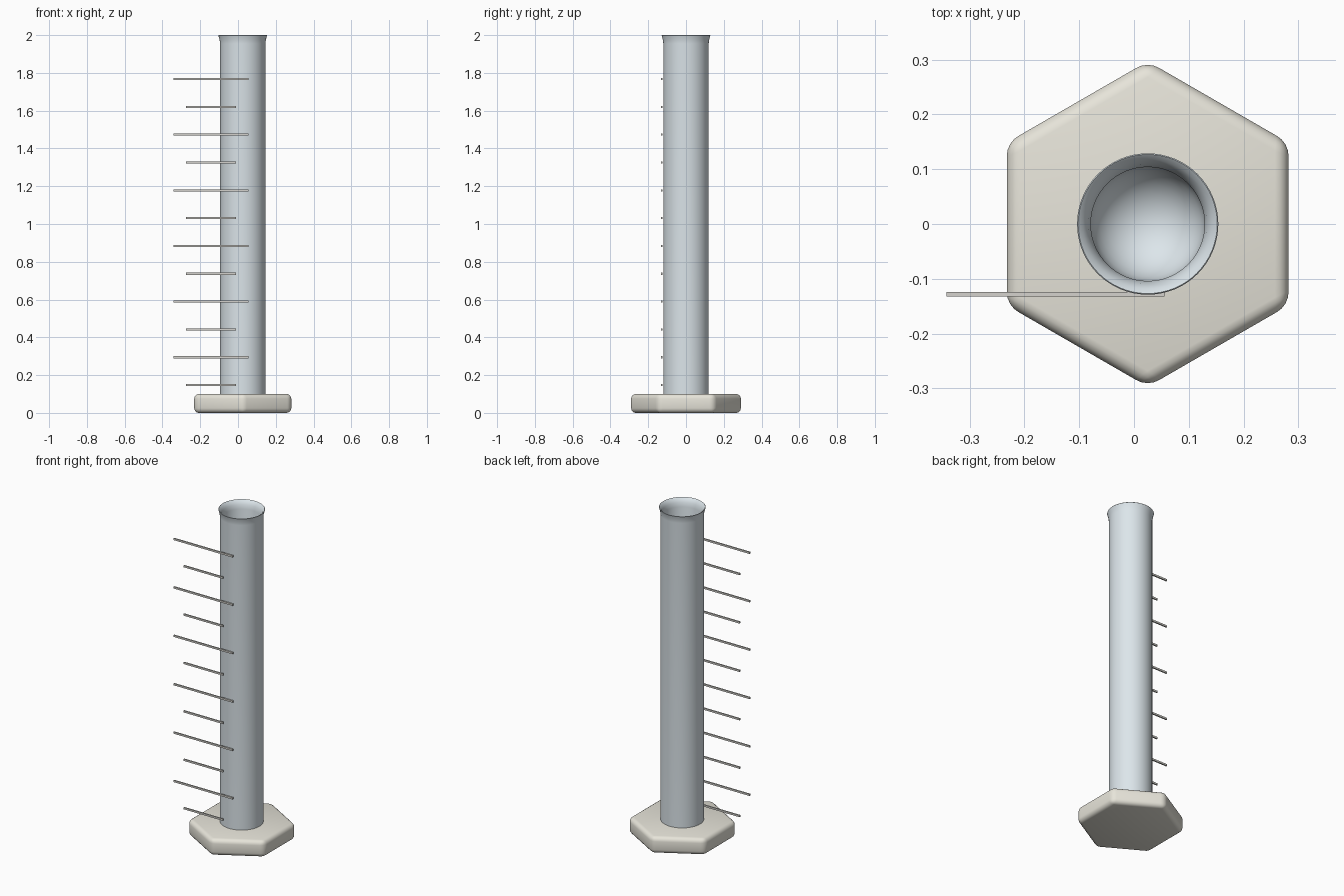
import bpy, bmesh, math
from mathutils import Matrix

if "Cube" in bpy.data.objects:
    bpy.data.objects.remove(bpy.data.objects["Cube"])

CX = 0.025  # axis of the cylinder


def material(name, rgb):
    m = bpy.data.materials.new(name)
    m.diffuse_color = (*rgb, 1)
    m.use_nodes = True
    m.node_tree.nodes["Principled BSDF"].inputs["Base Color"].default_value = m.diffuse_color
    return m


GLASS = material("pale_glass", (0.72, 0.79, 0.83))
PLASTIC = material("ivory_plastic", (0.80, 0.78, 0.70))
MARK = material("mark_grey", (0.66, 0.65, 0.61))


def add_object(name, bm, mat):
    bmesh.ops.recalc_face_normals(bm, faces=bm.faces[:])
    mesh = bpy.data.meshes.new(name)
    bm.to_mesh(mesh)
    bm.free()
    mesh.materials.append(mat)
    obj = bpy.data.objects.new(name, mesh)
    bpy.context.collection.objects.link(obj)
    return obj


def smooth(obj, degrees):
    bpy.ops.object.select_all(action='DESELECT')
    obj.select_set(True)
    bpy.context.view_layer.objects.active = obj
    bpy.ops.object.shade_smooth_by_angle(angle=math.radians(degrees))


def lathe(name, profile, mat, steps=64):
    bm = bmesh.new()
    verts = [bm.verts.new((CX + r, 0, z)) for r, z in profile]
    edges = [bm.edges.new(pair) for pair in zip(verts, verts[1:])]
    bmesh.ops.spin(bm, geom=verts + edges, cent=(CX, 0, 0), axis=(0, 0, 1),
                   angle=math.tau, steps=steps)
    bmesh.ops.remove_doubles(bm, verts=bm.verts[:], dist=1e-5)
    return add_object(name, bm, mat)


# Hollow tube: outer wall, flared lip, inner wall, rounded inner floor
R_IN, FLOOR = 0.104, 0.11
profile = [(0, 0.09), (0.12, 0.09), (0.12, 1.955), (0.122, 1.972),
           (0.126, 1.988), (0.129, 1.998), (0.127, 2.0), (0.118, 1.992),
           (0.109, 1.975), (R_IN, 1.95)]
profile += [(R_IN * math.cos(a), FLOOR + R_IN * (1 - math.sin(a)))
            for a in (math.pi / 2 * i / 8 for i in range(8))]
profile.append((0, FLOOR))
smooth(lathe("measuring_tube", profile, GLASS), 40)

# Hexagonal foot with rounded edges, corners pointing front and back
bm = bmesh.new()
foot = bmesh.ops.create_cone(bm, cap_ends=True, segments=6, radius1=0.297,
                             radius2=0.297, depth=0.1)
corner = foot["verts"][0].co
turn = math.pi / 2 - math.atan2(corner.y, corner.x)
bmesh.ops.transform(bm, verts=bm.verts[:],
                    matrix=Matrix.Translation((CX, 0, 0.05))
                    @ Matrix.Rotation(turn, 4, 'Z'))
bmesh.ops.bevel(bm, geom=bm.edges[:], offset=0.025, offset_type='OFFSET',
                segments=4, profile=0.5, affect='EDGES')
smooth(add_object("hexagonal_foot", bm, PLASTIC), 40)

# Graduation marks: alternating short and long bars in front of the tube
for i in range(1, 13):
    kind, x0, x1 = ("short", -0.274, -0.01) if i % 2 else ("long", -0.342, 0.056)
    bm = bmesh.new()
    bmesh.ops.create_cube(bm, size=1)
    bmesh.ops.transform(bm, verts=bm.verts[:],
                        matrix=Matrix.Translation(((x0 + x1) / 2, -0.128, 0.1473 * i))
                        @ Matrix.Diagonal((x1 - x0, 0.008, 0.011, 1)))
    add_object(f"{kind}_graduation_{i:02d}", bm, MARK)
